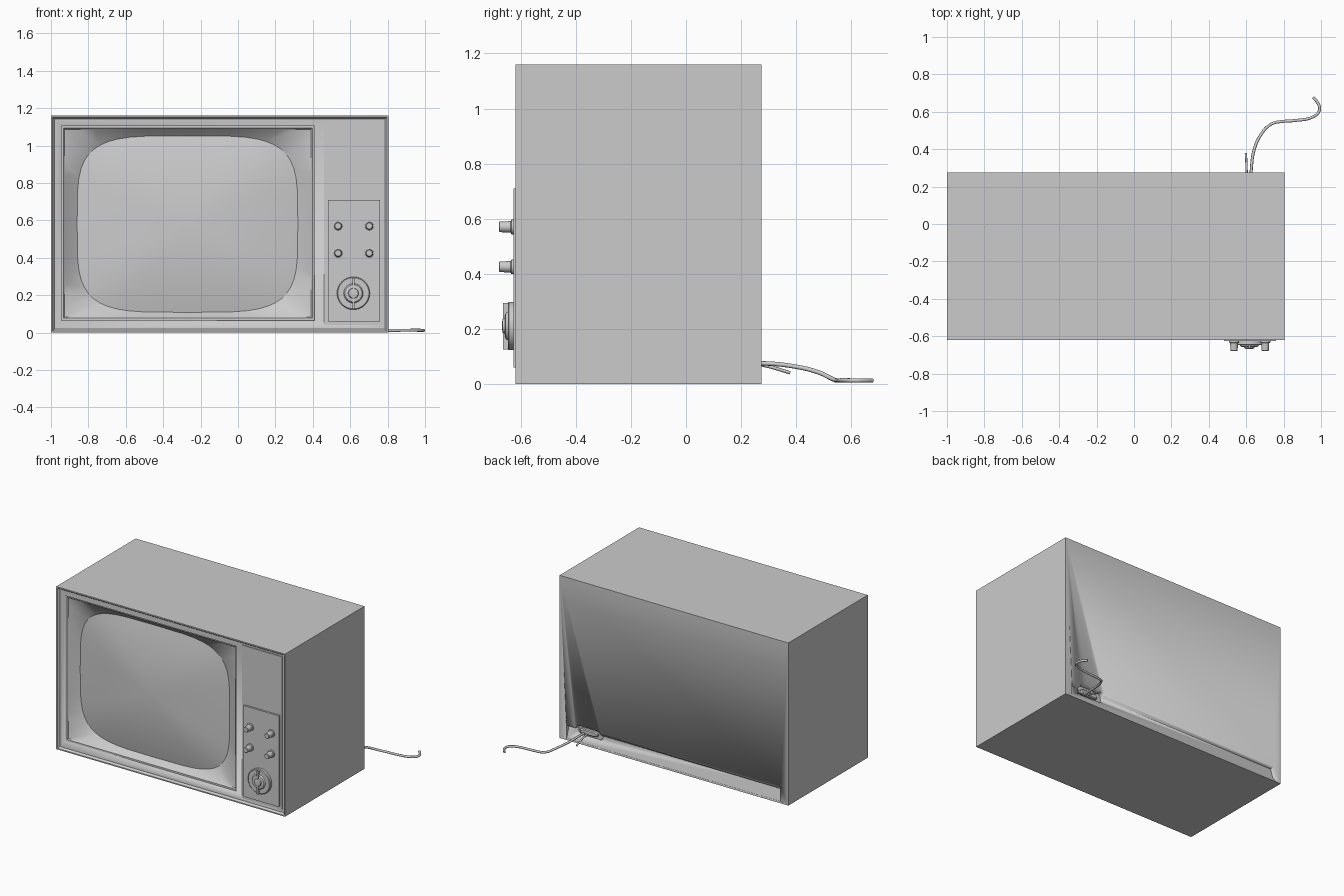
import bpy, bmesh, math

if "Cube" in bpy.data.objects:
    bpy.data.objects.remove(bpy.data.objects["Cube"])

FRONT, BACK = -0.62, 0.275


def add(name, bm, angle=30):
    bmesh.ops.recalc_face_normals(bm, faces=bm.faces)
    me = bpy.data.meshes.new(name)
    bm.to_mesh(me)
    bm.free()
    ob = bpy.data.objects.new(name, me)
    bpy.context.collection.objects.link(ob)
    bpy.ops.object.select_all(action='DESELECT')
    ob.select_set(True)
    bpy.context.view_layer.objects.active = ob
    bpy.ops.object.shade_smooth_by_angle(angle=math.radians(angle))
    return ob


def box_bm(x0, x1, y0, y1, z0, z1):
    bm = bmesh.new()
    bmesh.ops.create_cube(bm, size=1)
    for v in bm.verts:
        v.co.x = x0 + (v.co.x + 0.5) * (x1 - x0)
        v.co.y = y0 + (v.co.y + 0.5) * (y1 - y0)
        v.co.z = z0 + (v.co.z + 0.5) * (z1 - z0)
    return bm


def box(name, *dims):
    return add(name, box_bm(*dims))


def loft(name, rings, seg=32, angle=30):
    """Join superellipse rings (cx, cz, a, b, y, power) facing along y; power 0 is a rectangle."""
    bm = bmesh.new()
    loops = []
    for cx, cz, a, b, y, power in rings:
        loop = []
        for i in range(seg):
            t = 2 * math.pi * i / seg
            e = 2 / (power or 4)
            u = math.copysign(abs(math.cos(t)) ** e, math.cos(t))
            w = math.copysign(abs(math.sin(t)) ** e, math.sin(t))
            if not power:
                m = max(abs(u), abs(w))
                u, w = u / m, w / m
            loop.append(bm.verts.new((cx + a * u, y, cz + b * w)))
        loops.append(loop)
    for p, q in zip(loops, loops[1:]):
        for i in range(seg):
            j = (i + 1) % seg
            bm.faces.new((p[i], p[j], q[j], q[i]))
    bm.faces.new(loops[0])
    bm.faces.new(loops[-1])
    return add(name, bm, angle)


def lathe(name, cx, cz, profile, seg=24):
    return loft(name, [(cx, cz, r, r, y, 2) for r, y in profile], seg)


def cut(ob, cutter):
    cutter.hide_render = True
    mod = ob.modifiers.new("cut", 'BOOLEAN')
    mod.operation, mod.solver, mod.object = 'DIFFERENCE', 'EXACT', cutter
    bpy.context.view_layer.objects.active = ob
    bpy.ops.object.modifier_apply(modifier=mod.name)
    bpy.data.objects.remove(cutter)


def tube(name, points, radius):
    cu = bpy.data.curves.new(name, 'CURVE')
    cu.dimensions = '3D'
    cu.bevel_depth, cu.bevel_resolution, cu.resolution_u = radius, 2, 4
    cu.use_fill_caps = True
    sp = cu.splines.new('BEZIER')
    sp.bezier_points.add(len(points) - 1)
    for bp, p in zip(sp.bezier_points, points):
        bp.co = p
        bp.handle_left_type = bp.handle_right_type = 'AUTO'
    ob = bpy.data.objects.new(name, cu)
    bpy.context.collection.objects.link(ob)


# Cabinet with a thin stepped rim round the front
bm = box_bm(-1, 0.805, FRONT, BACK, 0, 1.16)
front = min(bm.faces, key=lambda f: f.calc_center_median().y)
bmesh.ops.inset_region(bm, faces=[front], thickness=0.012)
bmesh.ops.inset_region(bm, faces=[front], thickness=0.014, depth=-0.014)
cabinet = add("cabinet", bm)

# Screen opening
cut(cabinet, box("opening_cutter", -0.945, 0.41, -0.7, -0.5, 0.065, 1.105))

# Sloped groove along the bottom of the back, and the cord recess
bm = bmesh.new()
profile = [(0.3, 0.105), (BACK, 0.105), (0.245, 0.1), (0.272, 0.012), (0.3, 0.012)]
face = bm.faces.new([bm.verts.new((-0.94, y, z)) for y, z in profile])
ext = bmesh.ops.extrude_face_region(bm, geom=[face])
for v in ext["geom"]:
    if isinstance(v, bmesh.types.BMVert):
        v.co.x = 0.75
cut(cabinet, add("groove_cutter", bm))
cut(cabinet, loft("recess_cutter", [(0.58, 0.09, 0.1, 0.04, y, 4) for y in (0.235, 0.3)]))

# Picture tube: rectangular bezel funnelling to a bulging screen
rx, rz, ra, rb = -0.2675, 0.585, 0.679, 0.522
loft("screen_bezel", [
    (rx, rz, ra, rb, -0.51, 0),
    (rx, rz, ra, rb, -0.594, 0),
    (rx, rz, ra - 0.014, rb - 0.014, -0.594, 0),
    (rx, rz, ra - 0.02, rb - 0.02, -0.586, 0),
    (-0.27, 0.58, 0.59, 0.472, -0.55, 4.2),
    (-0.27, 0.58, 0.585, 0.467, -0.545, 4.2),
], 48)
loft("screen", [(-0.27, 0.58, 0.59, 0.472, -0.53, 4.2)] + [
    (-0.27, 0.58, 0.59 * s, 0.472 * s, -0.55 - 0.055 * (1 - s * s), 4.2)
    for s in (1, 0.92, 0.8, 0.65, 0.5, 0.35, 0.2, 0.05)], 48)

# Control panel
box("control_panel", 0.46, 0.775, -0.613, -0.59, 0.04, 1.13)
box("knob_plate", 0.48, 0.76, -0.626, -0.60, 0.06, 0.71)

# Four small knobs
for i, (x, z) in enumerate([(x, z) for z in (0.57, 0.425) for x in (0.535, 0.702)]):
    lathe(f"knob_{i + 1}", x, z, [(0.027, -0.62), (0.027, -0.634), (0.021, -0.637),
                                  (0.019, -0.677), (0.016, -0.68)], 16)

# Channel dial with pointer bar
lathe("channel_dial", 0.617, 0.21, [(0.088, -0.62), (0.088, -0.643), (0.083, -0.647),
                                    (0.052, -0.647), (0.046, -0.656), (0.028, -0.658),
                                    (0.025, -0.666), (0.015, -0.668)], 32)
box("dial_pointer", 0.611, 0.623, -0.664, -0.645, 0.125, 0.293)

# Mains cord, loose wire and their socket in the back
loft("cord_socket", [(0.59, 0.085, 0.07, 0.018, 0.23, 4), (0.59, 0.085, 0.07, 0.018, 0.252, 4),
                     (0.59, 0.085, 0.062, 0.012, 0.258, 4)])
tube("power_cord", [(0.625, 0.24, 0.073), (0.627, 0.29, 0.074), (0.643, 0.4, 0.062),
                    (0.68, 0.48, 0.042), (0.735, 0.535, 0.016), (0.80, 0.549, 0.012),
                    (0.86, 0.553, 0.012), (0.965, 0.577, 0.013), (0.992, 0.61, 0.012),
                    (0.982, 0.648, 0.012), (0.957, 0.677, 0.012)], 0.008)
tube("loose_wire", [(0.602, 0.24, 0.075), (0.602, 0.3, 0.063), (0.598, 0.378, 0.04)], 0.006)
